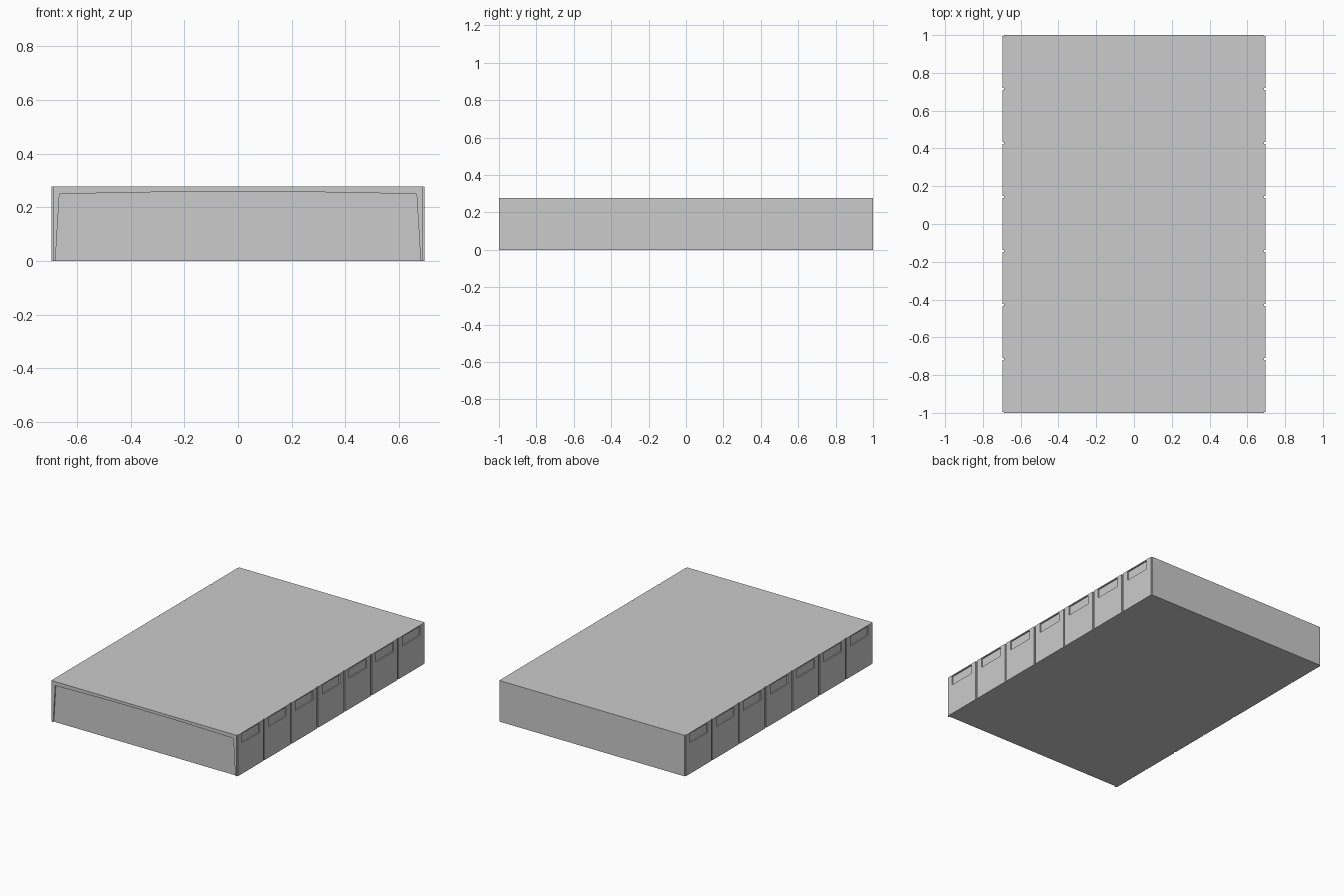
import bpy, bmesh
from mathutils import Matrix

if "Cube" in bpy.data.objects:
    bpy.data.objects.remove(bpy.data.objects["Cube"])

HW, HL, H = 0.695, 1.0, 0.277      # half width, half length, height
BAYS = 7
BAY = 2 * HL / BAYS
GROOVE_W, GROOVE_D = 0.012, 0.006
WINDOW_D, FRONT_D = 0.008, 0.008


def add_box(bm, x0, x1, y0, y1, z0, z1):
    centre = ((x0 + x1) / 2, (y0 + y1) / 2, (z0 + z1) / 2)
    size = (x1 - x0, y1 - y0, z1 - z0, 1)
    bmesh.ops.create_cube(bm, size=1, matrix=Matrix.Translation(centre) @ Matrix.Diagonal(size))


def make_object(name, bm):
    bmesh.ops.recalc_face_normals(bm, faces=bm.faces)
    mesh = bpy.data.meshes.new(name)
    bm.to_mesh(mesh)
    bm.free()
    obj = bpy.data.objects.new(name, mesh)
    bpy.context.collection.objects.link(obj)
    return obj


# main hall block
bm = bmesh.new()
add_box(bm, -HW, HW, -HL, HL, 0, H)
hall = make_object("hall_body", bm)

# cutters for both long walls: grooves between bays and high windows
bm = bmesh.new()
for s in (-1, 1):
    for i in range(BAYS + 1):
        y = -HL + i * BAY
        xs = sorted((s * (HW - GROOVE_D), s * (HW + 0.05)))
        add_box(bm, *xs, y - GROOVE_W / 2, y + GROOVE_W / 2, -0.05, H + 0.05)
    for i in range(BAYS):
        y = -HL + (i + 0.5) * BAY
        xs = sorted((s * (HW - WINDOW_D), s * (HW + 0.05)))
        add_box(bm, *xs, y - 0.093, y + 0.093, 0.208, 0.27)

# cutter for the shallow front opening, under a slightly cambered lintel
half = [(0.683, -0.05), (0.665, 0.25), (0.23, 0.258)]
profile = half + [(-x, z) for x, z in reversed(half)]
face = bm.faces.new([bm.verts.new((x, -HL - 0.05, z)) for x, z in profile])
ext = bmesh.ops.extrude_face_region(bm, geom=[face], use_keep_orig=True)
verts = [g for g in ext["geom"] if isinstance(g, bmesh.types.BMVert)]
bmesh.ops.translate(bm, vec=(0, 0.05 + FRONT_D, 0), verts=verts)
cutter = make_object("recess_cutter", bm)
cutter.hide_render = True
cutter.display_type = 'WIRE'

# carve the recesses and bake the result
mod = hall.modifiers.new("recesses", 'BOOLEAN')
mod.operation = 'DIFFERENCE'
mod.solver = 'EXACT'
mod.object = cutter
bpy.context.view_layer.update()
dg = bpy.context.evaluated_depsgraph_get()
carved = bpy.data.meshes.new_from_object(hall.evaluated_get(dg))
hall.modifiers.clear()
hall.data = carved
bpy.data.objects.remove(cutter)
